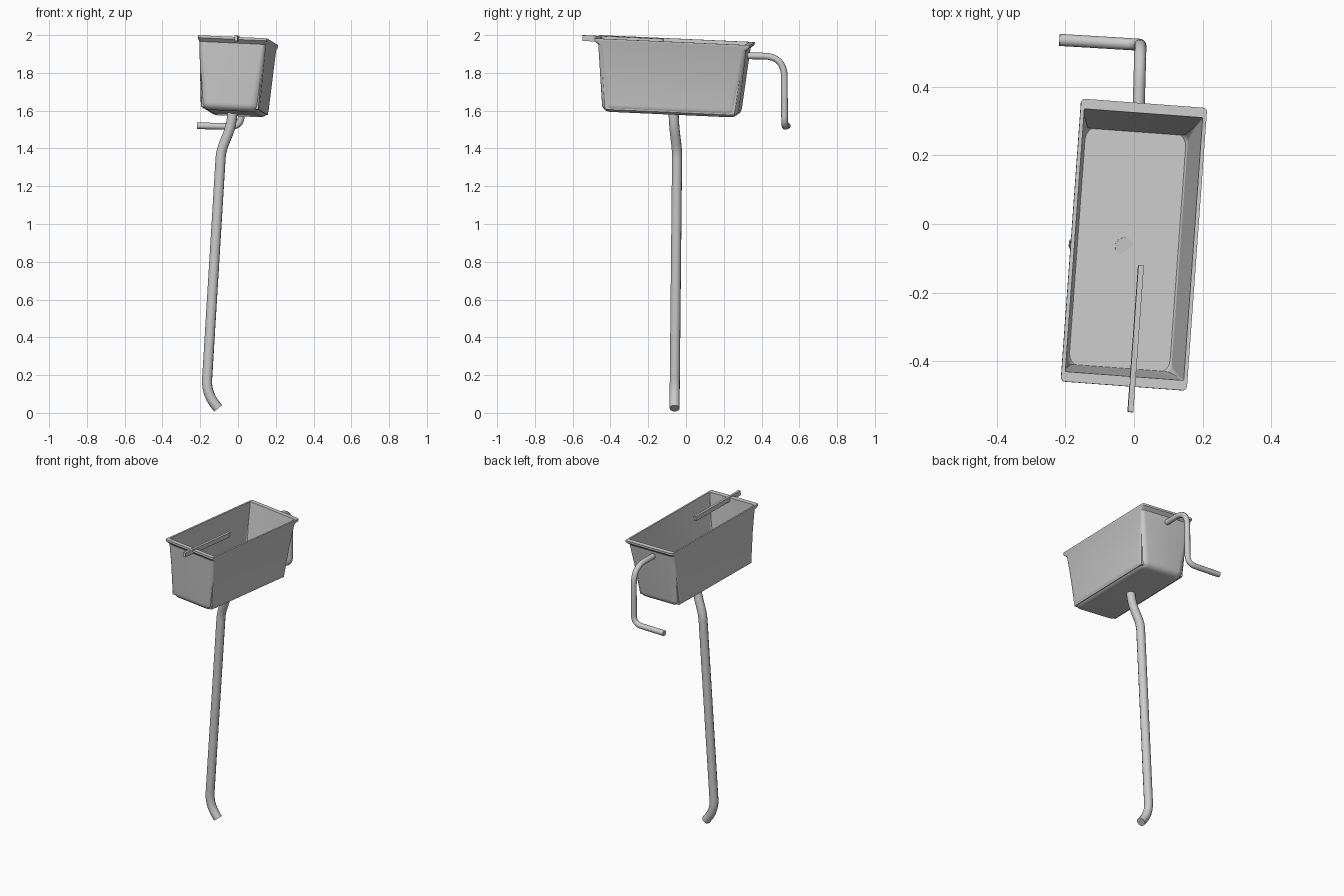
import bpy, bmesh, math
from mathutils import Vector, Matrix

if "Cube" in bpy.data.objects:
    bpy.data.objects.remove(bpy.data.objects["Cube"])

# Tank frame: centre of the rim, slightly turned and leaning
tilt = Vector((0, 0, 1)).rotation_difference(Vector((0.05, 0.041, 1))).to_matrix().to_4x4()
FRAME = Matrix.Translation((0, -0.06, 1.973)) @ tilt @ Matrix.Rotation(math.radians(-4.2), 4, 'Z')


def finish(ob, angle=35):
    bpy.ops.object.select_all(action='DESELECT')
    ob.select_set(True)
    bpy.context.view_layer.objects.active = ob
    if ob.type == 'CURVE':
        bpy.ops.object.convert(target='MESH')
        ob = bpy.context.object
    bpy.ops.object.shade_smooth_by_angle(angle=math.radians(angle))
    return ob


def mesh_object(name, bm):
    bmesh.ops.recalc_face_normals(bm, faces=bm.faces)
    me = bpy.data.meshes.new(name)
    bm.to_mesh(me)
    bm.free()
    me.transform(FRAME)
    ob = bpy.data.objects.new(name, me)
    bpy.context.collection.objects.link(ob)
    return finish(ob)


def rounded_rect(hx, hy, r, z, n=5):
    pts = []
    for i, (sx, sy) in enumerate([(1, 1), (-1, 1), (-1, -1), (1, -1)]):
        for k in range(n + 1):
            a = math.pi / 2 * (i + k / n)
            pts.append((sx * (hx - r) + r * math.cos(a), sy * (hy - r) + r * math.sin(a), z))
    return pts


def loft(name, sections):
    bm = bmesh.new()
    rings = [[bm.verts.new(p) for p in rounded_rect(*s)] for s in sections]
    for a, b in zip(rings, rings[1:]):
        for i in range(len(a)):
            j = (i + 1) % len(a)
            bm.faces.new((a[i], a[j], b[j], b[i]))
    bm.faces.new(rings[0])
    bm.faces.new(rings[-1])
    return mesh_object(name, bm)


def pipe(name, corners, radius):
    # corners: (point, fillet length); each bend becomes a quadratic arc
    pts = [Vector(corners[0][0])]
    for (p, _), (q, f), (r, _) in zip(corners, corners[1:], corners[2:]):
        p, q, r = Vector(p), Vector(q), Vector(r)
        a, b = q + (p - q).normalized() * f, q + (r - q).normalized() * f
        for k in range(9):
            t = k / 8
            pts.append(a * (1 - t) ** 2 + q * 2 * t * (1 - t) + b * t * t)
    pts.append(Vector(corners[-1][0]))
    cu = bpy.data.curves.new(name, 'CURVE')
    cu.dimensions = '3D'
    cu.bevel_depth = radius
    cu.bevel_resolution = 4
    cu.use_fill_caps = True
    sp = cu.splines.new('POLY')
    sp.points.add(len(pts) - 1)
    for v, co in zip(sp.points, pts):
        v.co = (*co, 1)
    ob = bpy.data.objects.new(name, cu)
    bpy.context.collection.objects.link(ob)
    return finish(ob, 40)


# Tank: inside floor, inside wall, rim, outside wall, rounded underside
sections = [(0.152, 0.345, 0.003, -0.375),
            (0.173, 0.384, 0.003, 0.0),
            (0.184, 0.413, 0.012, 0.0),
            (0.184, 0.413, 0.012, -0.013),
            (0.177, 0.393, 0.022, -0.032)]
for k in range(7):
    a = math.pi / 2 * k / 6
    inset = 0.042 * (1 - math.cos(a))
    sections.append((0.158 - inset, 0.364 - inset, 0.05 - inset * 0.8, -0.347 - 0.042 * math.sin(a)))
loft("tank", sections)

# Flush lever bar across the front rim
bm = bmesh.new()
bmesh.ops.create_cube(bm, size=1, matrix=Matrix.Translation((0.025, -0.273, -0.009))
                      @ Matrix.Diagonal((0.016, 0.428, 0.03, 1)))
mesh_object("flush_lever", bm)

# Long down pipe under the tank
pipe("down_pipe", [((-0.028, -0.066, 1.60), 0),
                   ((-0.036, -0.063, 1.52), 0.05),
                   ((-0.09, -0.047, 1.385), 0.04),
                   ((-0.168, -0.06, 0.105), 0.075),
                   ((-0.105, -0.06, 0.024), 0)], 0.027)

# Overflow pipe behind the tank
pipe("overflow_pipe", [((0.013, 0.322, 1.89), 0),
                       ((0.019, 0.52, 1.888), 0.11),
                       ((0.017, 0.522, 1.515), 0.06),
                       ((-0.217, 0.536, 1.52), 0)], 0.0175)
